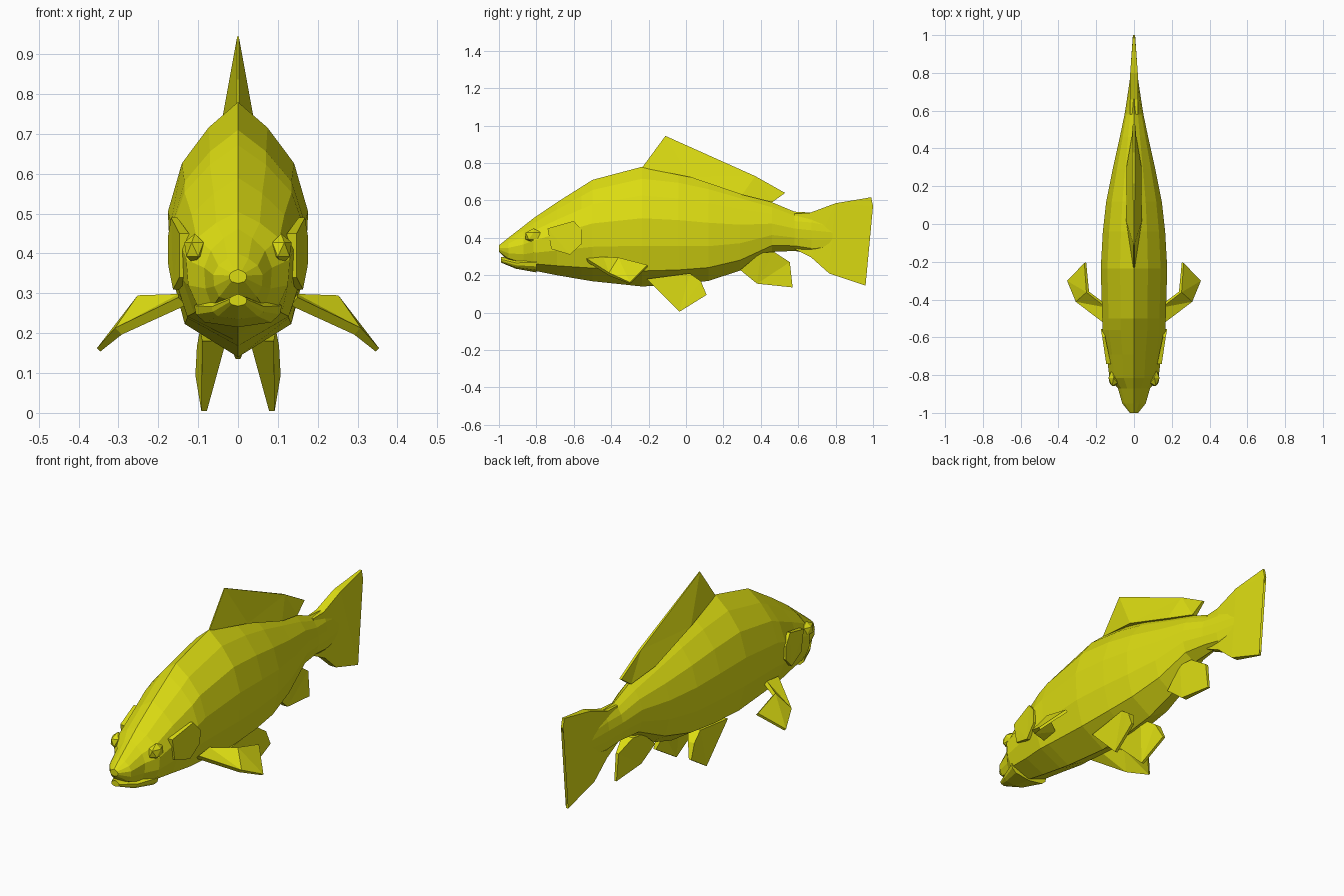
import bpy, bmesh
from mathutils import Vector

if "Cube" in bpy.data.objects:
    bpy.data.objects.remove(bpy.data.objects["Cube"])

olive = bpy.data.materials.new("olive yellow")
olive.diffuse_color = (0.72, 0.72, 0.006, 1)
olive.use_nodes = True
olive.node_tree.nodes["Principled BSDF"].inputs["Base Color"].default_value = olive.diffuse_color


def finish(name, bm, mirror=False):
    bmesh.ops.recalc_face_normals(bm, faces=bm.faces)
    me = bpy.data.meshes.new(name)
    bm.to_mesh(me)
    bm.free()
    me.materials.append(olive)
    ob = bpy.data.objects.new(name, me)
    bpy.context.collection.objects.link(ob)
    if mirror:
        ob.modifiers.new("mirror", 'MIRROR').use_axis[0] = True
    return ob


# half cross-section: (fraction of half width, fraction of height)
HALF = [(0, 1), (.42, .9), (.8, .76), (1, .57), (.96, .34), (.76, .13), (0, 0)]
RING = HALF + [(-x, z) for x, z in HALF[-2:0:-1]]


def loft(name, stations):
    """Skin rings given as (y, bottom, top, half width)."""
    bm = bmesh.new()
    rings = [[bm.verts.new((w * x, y, b + (t - b) * z)) for x, z in RING]
             for y, b, t, w in stations]
    n = len(RING)
    for r, s in zip(rings, rings[1:]):
        for i in range(n):
            bm.faces.new((r[i], r[(i + 1) % n], s[(i + 1) % n], s[i]))
    bm.faces.new(rings[0])
    bm.faces.new(rings[-1])
    return finish(name, bm)


def fin(name, pts, normal=(1, 0, 0), mirror=False):
    """Tapered plate from outline points (x, y, z, half thickness)."""
    bm = bmesh.new()
    nv = Vector(normal).normalized()
    a = [bm.verts.new(Vector(p[:3]) + nv * p[3]) for p in pts]
    b = [bm.verts.new(Vector(p[:3]) - nv * p[3]) for p in pts]
    for i in range(len(pts)):
        j = (i + 1) % len(pts)
        bm.faces.new((a[i], a[j], b[j], b[i]))
    caps = [bm.faces.new(a), bm.faces.new(b[::-1])]
    bmesh.ops.triangulate(bm, faces=caps)
    return finish(name, bm, mirror)


# body from snout to tail root
loft("body", [
    (-1.0, .325, .36, .022), (-.95, .275, .40, .062), (-.87, .235, .462, .085),
    (-.815, .225, .505, .13), (-.69, .20, .59, .145), (-.56, .178, .672, .168),
    (-.5, .168, .71, .168), (-.235, .14, .78, .176), (-.04, .15, .755, .165),
    (.12, .17, .715, .147), (.29, .225, .655, .113), (.46, .325, .59, .075),
    (.58, .33, .54, .05), (.67, .315, .535, .036), (.82, .34, .49, .014)])

# lower jaw
loft("lower_jaw", [(-.99, .268, .298, .022), (-.91, .235, .29, .066),
                   (-.8, .215, .31, .11)])

# dorsal fin, wide at the back of the fish and sharp along its upper edge
fin("dorsal_fin", [
    (0, -.235, .775, .003), (0, -.11, .945, .002), (0, .37, .73, .006),
    (0, .53, .64, .006), (0, .46, .59, .012), (0, .30, .63, .04),
    (0, .02, .725, .042)])

# tail fin
fin("tail_fin", [
    (0, .58, .53, .02), (0, .66, .533, .022), (0, .8, .585, .02),
    (0, .99, .617, .006), (0, 1.0, .57, .006), (0, .89, .39, .008),
    (0, .96, .145, .006), (0, .765, .21, .018), (0, .67, .295, .022),
    (0, .58, .34, .02)])

# anal fin
fin("anal_fin", [
    (0, .29, .228, .03), (0, .38, .155, .014), (0, .57, .135, .006),
    (0, .555, .27, .008), (0, .47, .325, .03), (0, .4, .32, .04)])

# paired pelvic fins
fin("pelvic_fins", [
    (.06, -.21, .18, .03), (.085, -.035, .005, .007), (.1, .11, .095, .007),
    (.085, .08, .168, .018), (.06, .02, .21, .035)], mirror=True)

# paired pectoral fins, spread outward and down
fin("pectoral_fins", [
    (.14, -.53, .28, .014), (.14, -.44, .29, .012), (.245, -.36, .288, .01),
    (.258, -.205, .25, .007), (.35, -.30, .158, .006), (.30, -.41, .205, .012)],
    normal=(.7, -.15, .7), mirror=True)

# gill covers lying on the cheeks
fin("gill_covers", [
    (.135, -.74, .45, .012), (.16, -.6, .49, .008), (.166, -.555, .44, .01),
    (.165, -.555, .37, .01), (.155, -.62, .31, .008), (.135, -.72, .34, .012)],
    mirror=True)

# eyes as faceted bumps
bm = bmesh.new()
bmesh.ops.create_icosphere(bm, subdivisions=1, radius=.05)
bmesh.ops.scale(bm, vec=(.6, 1, .8), verts=bm.verts)
bmesh.ops.translate(bm, vec=(.108, -.815, .41), verts=bm.verts)
finish("eyes", bm, mirror=True)
